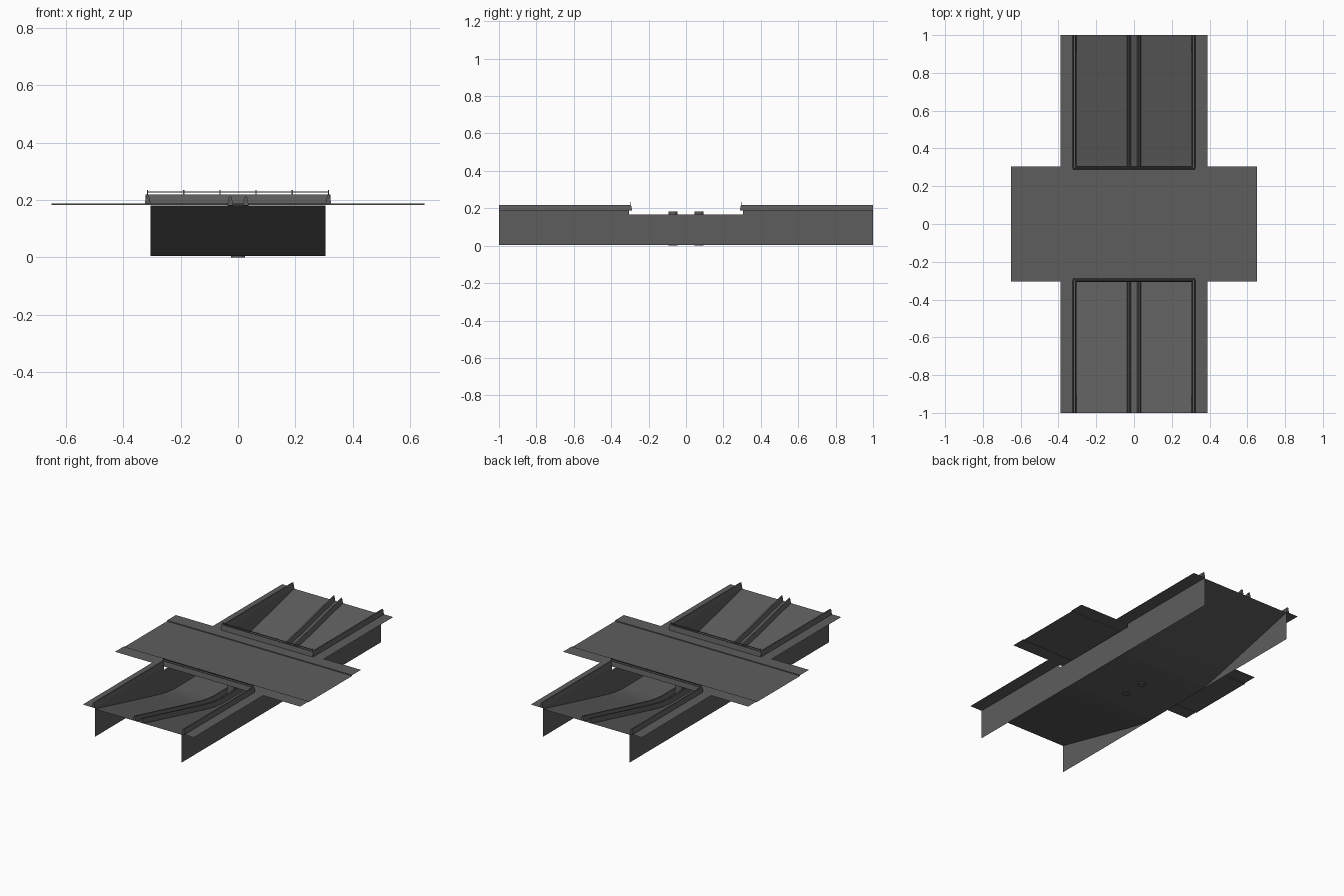
import bpy, bmesh
from mathutils import Vector

cube = bpy.data.objects.get("Cube")
if cube:
    bpy.data.objects.remove(cube, do_unlink=True)

concrete = bpy.data.materials.new("dark_grey_concrete")
concrete.use_nodes = True
GREY = (0.11, 0.11, 0.11, 1)
concrete.diffuse_color = GREY
concrete.node_tree.nodes["Principled BSDF"].inputs["Base Color"].default_value = GREY

HALF_WIDTH = 0.305     # trench wall position
GROUND = 0.187         # pavement level
ROAD = 0.182           # upper road level
FLOOR = 0.005          # lowest point of the trench


def finish(name, bm):
    mesh = bpy.data.meshes.new(name)
    bm.to_mesh(mesh)
    bm.free()
    mesh.materials.append(concrete)
    obj = bpy.data.objects.new(name, mesh)
    bpy.context.collection.objects.link(obj)
    return obj


def strip(name, points, offset):
    """Sheet made by extruding a polyline along an offset."""
    bm = bmesh.new()
    offset = Vector(offset)
    rows = [(bm.verts.new(p), bm.verts.new(Vector(p) + offset)) for p in points]
    for (a, b), (c, d) in zip(rows, rows[1:]):
        bm.faces.new((a, b, d, c))
    return finish(name, bm)


def sweep(name, path, profile, side):
    """Closed barrier section (across, up) swept along a path."""
    bm = bmesh.new()
    side = Vector(side)
    rings = [[bm.verts.new(Vector(p) + side * a + Vector((0, 0, h))) for a, h in profile]
             for p in path]
    n = len(profile)
    for r, s in zip(rings, rings[1:]):
        for i in range(n):
            j = (i + 1) % n
            bm.faces.new((r[i], r[j], s[j], s[i]))
    bm.faces.new(rings[0])
    bm.faces.new(rings[-1][::-1])
    bmesh.ops.recalc_face_normals(bm, faces=bm.faces)
    return finish(name, bm)


def box(name, low, high):
    bm = bmesh.new()
    bmesh.ops.create_cube(bm, size=1)
    low, high = Vector(low), Vector(high)
    for v in bm.verts:
        v.co = (low + high) / 2 + v.co * (high - low)
    return finish(name, bm)


# Sunken road: ramps down from both ends to a flat middle
half = [(1, 0.181), (0.42, 0.042), (0.34, 0.024), (0.27, 0.011), (0.2, FLOOR)]
road_line = [(-y, z) for y, z in half] + half[::-1]
strip("sunken_road", [(-HALF_WIDTH, y, z) for y, z in road_line], (2 * HALF_WIDTH, 0, 0))

# Upper road with raised pavements, as one stepped sheet
kerb, edge = 0.217, 0.305
strip("bridge_deck",
      [(-0.65, -edge, GROUND), (-0.65, -kerb, GROUND), (-0.65, -kerb, ROAD),
       (-0.65, kerb, ROAD), (-0.65, kerb, GROUND), (-0.65, edge, GROUND)], (1.3, 0, 0))

# Barrier section: wide foot tapering to a narrow top
barrier = [(-0.01, 0), (-0.0085, 0.009), (-0.004, 0.031),
           (0.004, 0.031), (0.0085, 0.009), (0.01, 0)]

for sx, name in ((-1, "right"), (1, "left")):
    # Retaining wall, lowered beneath the deck
    x = sx * HALF_WIDTH
    for part, y0, y1, top in (("front", -1, -edge, GROUND), ("middle", -edge, edge, 0.166),
                              ("back", edge, 1, GROUND)):
        strip(f"{name}_{part}_wall", [(x, y0, FLOOR), (x, y0, top)], (0, y1 - y0, 0))
    # Median barrier following the sunken road
    sweep(f"{name}_median_barrier", [(sx * 0.027, y, z) for y, z in road_line],
          barrier, (1, 0, 0))
    for sy, end in ((-1, "front"), (1, "back")):
        # Ground verge and its barrier along the trench
        strip(f"{name}_{end}_verge", [(x, sy * edge, GROUND), (sx * 0.39, sy * edge, GROUND)],
              (0, sy * (1 - edge), 0))
        sweep(f"{name}_{end}_side_barrier",
              [(sx * 0.315, sy * 0.297, GROUND), (sx * 0.315, sy, GROUND)], barrier, (1, 0, 0))

for sy, end in ((-1, "front"), (1, "back")):
    # Bridge parapet with a railing on top
    y = sy * 0.298
    sweep(f"{end}_parapet", [(-0.322, y, GROUND), (0.322, y, GROUND)], barrier, (0, 1, 0))
    box(f"{end}_rail", (-0.315, y - 0.0015, 0.225), (0.315, y + 0.0015, 0.23))
    for i in range(6):
        px = -0.315 + i * 0.126
        box(f"{end}_rail_post_{i + 1}", (px - 0.002, y - 0.002, 0.216),
            (px + 0.002, y + 0.002, 0.234))
    # Round pillar under the deck
    bm = bmesh.new()
    bmesh.ops.create_cone(bm, cap_ends=True, segments=12, radius1=0.024, radius2=0.024,
                          depth=ROAD)
    bmesh.ops.translate(bm, verts=bm.verts, vec=(0, sy * 0.07, ROAD / 2))
    finish(f"{end}_pillar", bm)
